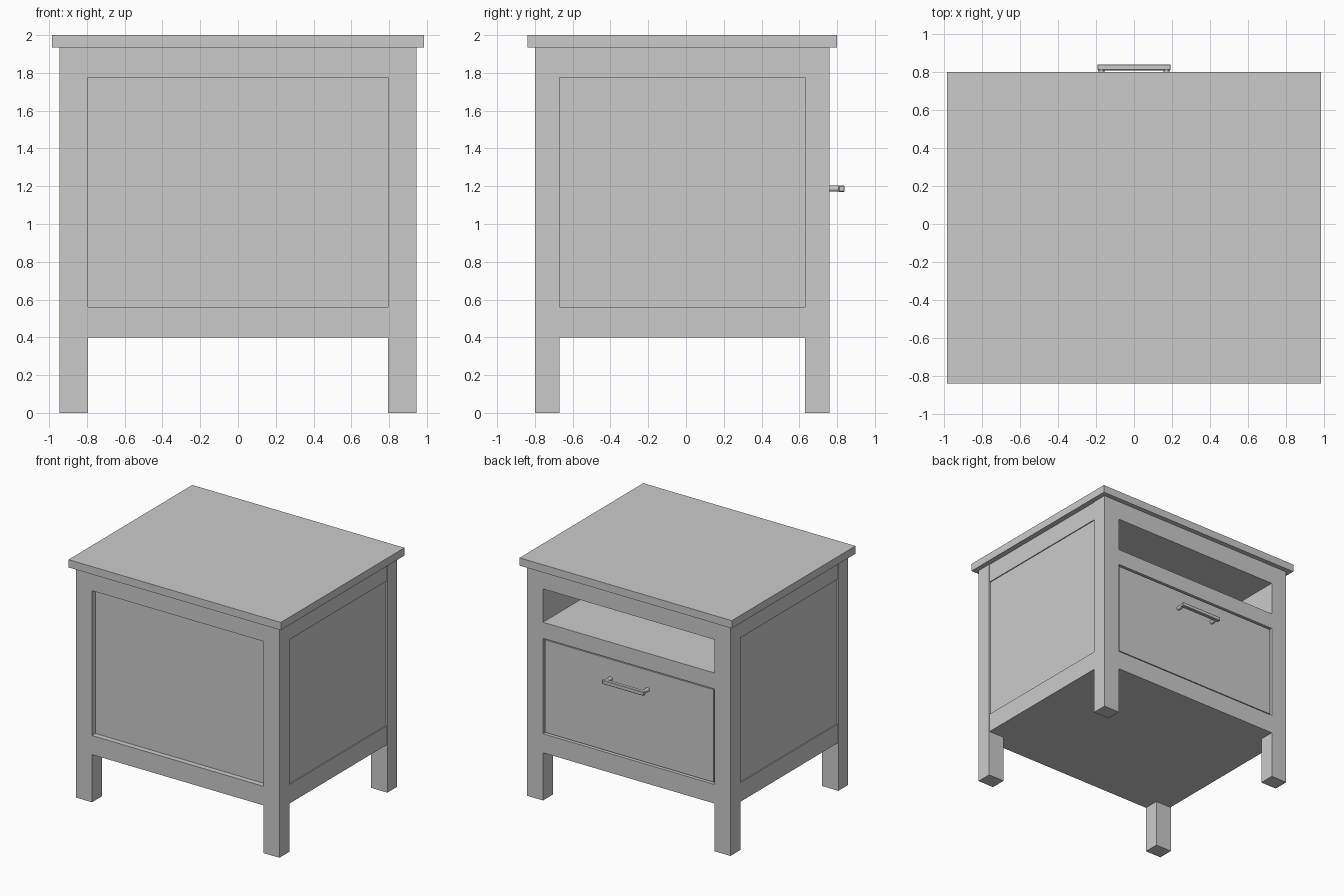
import bpy
import bmesh
from math import pi
from mathutils import Matrix, Vector

default = bpy.data.objects.get("Cube")
if default:
    bpy.data.objects.remove(default, do_unlink=True)

grey = bpy.data.materials.new("painted grey")
grey.use_nodes = True
COLOUR = (0.6, 0.6, 0.6, 1)
grey.diffuse_color = COLOUR
grey.node_tree.nodes["Principled BSDF"].inputs["Base Color"].default_value = COLOUR


def add_object(name, bm):
    mesh = bpy.data.meshes.new(name)
    bm.to_mesh(mesh)
    bm.free()
    mesh.materials.append(grey)
    obj = bpy.data.objects.new(name, mesh)
    bpy.context.collection.objects.link(obj)
    return obj


def box(name, x, y, z):
    """Box from (min, max) ranges on each axis."""
    low, high = Vector((x[0], y[0], z[0])), Vector((x[1], y[1], z[1]))
    bm = bmesh.new()
    bmesh.ops.create_cube(bm, size=1, matrix=Matrix.Translation((low + high) / 2)
                          @ Matrix.Diagonal((*(high - low), 1)))
    return add_object(name, bm)


LEG_IN, LEG_OUT = 0.795, 0.945
FRONT, FRONT_IN = -0.80, -0.67
BACK, BACK_IN = 0.76, 0.63
BASE, BASE_TOP = 0.40, 0.56
RAIL, TOP = 1.775, 1.935
SHELF, SHELF_TOP = 1.36, 1.495
inner = (-LEG_IN, LEG_IN)

# Table top
box("table_top", (-0.985, 0.985), (-0.84, 0.80), (TOP, 2.0))

# Legs, side rails and side panels, repeated on both sides
for side, sign in (("left", 1), ("right", -1)):
    def span(a, b):
        return tuple(sorted((sign * a, sign * b)))

    box(f"{side}_front_leg", span(LEG_IN, LEG_OUT), (FRONT, FRONT_IN), (0, TOP))
    box(f"{side}_back_leg", span(LEG_IN, LEG_OUT), (BACK_IN, BACK), (0, TOP))
    depth = (FRONT_IN, BACK_IN)
    box(f"{side}_lower_rail", span(LEG_IN, 0.94), depth, (BASE, BASE_TOP))
    box(f"{side}_upper_rail", span(LEG_IN, 0.94), depth, (RAIL, TOP))
    box(f"{side}_panel", span(LEG_IN, 0.932), depth, (BASE_TOP, RAIL))

# Closed front with a recessed panel
box("front_panel", inner, (FRONT + 0.045, FRONT_IN), (BASE_TOP, RAIL))

# Full depth layers whose ends form the rails
box("bottom_board", inner, (FRONT, BACK), (BASE, BASE_TOP))
box("upper_frame", inner, (FRONT, BACK), (RAIL, TOP))
box("shelf", inner, (FRONT_IN, BACK), (SHELF, SHELF_TOP))

# Inset drawer with a narrow gap around its face
GAP = 0.012
drawer_x = (-LEG_IN + GAP, LEG_IN - GAP)
drawer_z = (BASE_TOP + GAP, SHELF - GAP)
box("drawer_front", drawer_x, (0.70, BACK - 0.008), drawer_z)
box("drawer_box", (-0.75, 0.75), (-0.6, 0.70), (0.6, 1.28))

# Drawer handle: bar on two round posts
bar = box("handle_bar", (-0.193, 0.193), (0.808, 0.84), (1.17, 1.203))
bevel = bar.modifiers.new("soft edges", "BEVEL")
bevel.width = 0.004
bevel.segments = 1
for side, x in (("left", 0.172), ("right", -0.172)):
    bm = bmesh.new()
    bmesh.ops.create_cone(bm, cap_ends=True, segments=16, radius1=0.016, radius2=0.016,
                          depth=0.07, matrix=Matrix.Translation((x, 0.78, 1.187))
                          @ Matrix.Rotation(pi / 2, 4, "X"))
    post = add_object(f"{side}_handle_post", bm)
    for face in post.data.polygons:
        face.use_smooth = len(face.vertices) == 4
